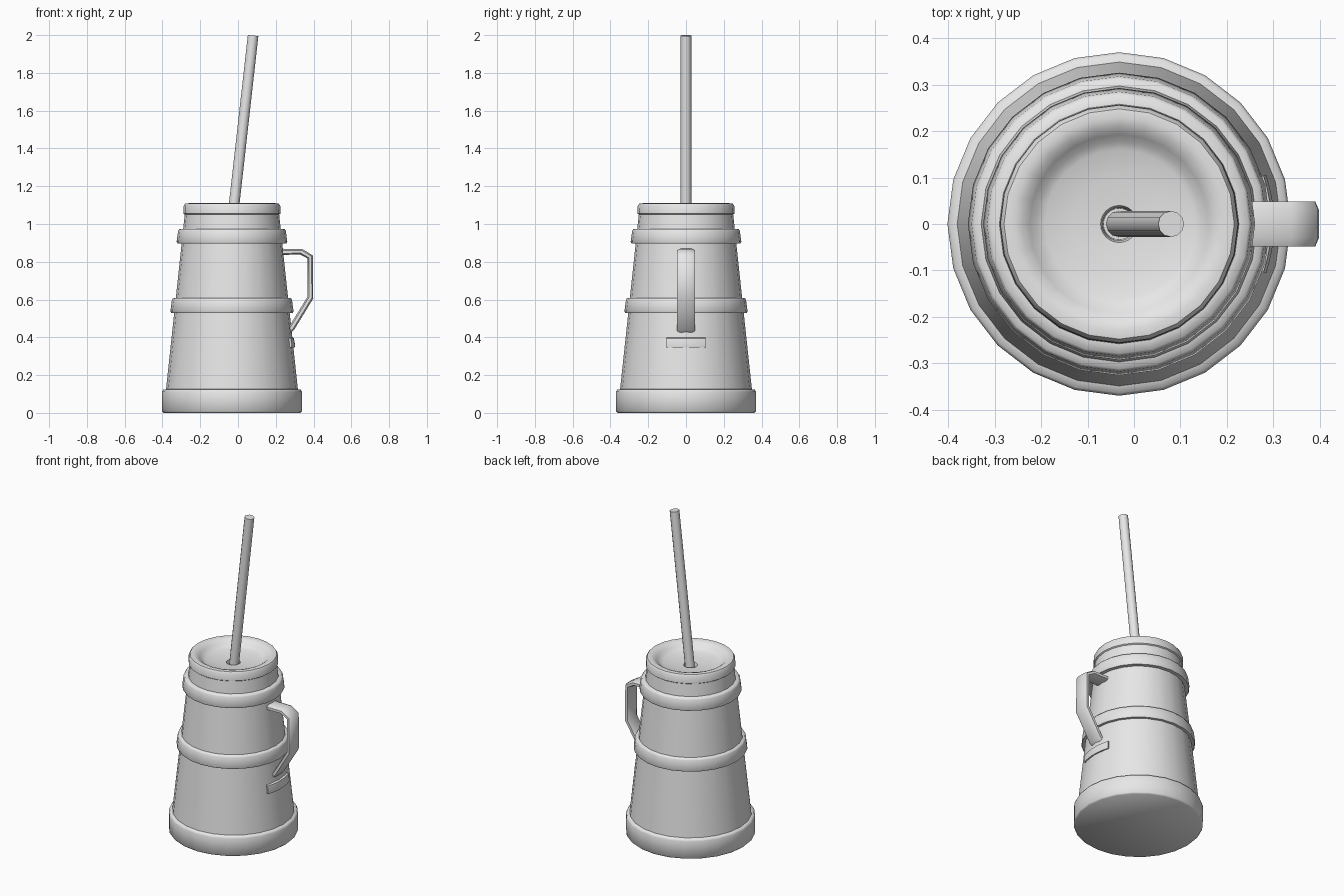
import bpy, bmesh, math
from mathutils import Vector

if "Cube" in bpy.data.objects:
    bpy.data.objects.remove(bpy.data.objects["Cube"])

CX = -0.032          # churn axis
SIDES = 24

grey = bpy.data.materials.new("plain_grey")
grey.diffuse_color = (0.8, 0.8, 0.8, 1)
grey.use_nodes = True
grey.node_tree.nodes["Principled BSDF"].inputs["Base Color"].default_value = grey.diffuse_color


def finish(name, bm, angle=40):
    bmesh.ops.recalc_face_normals(bm, faces=bm.faces)
    me = bpy.data.meshes.new(name)
    bm.to_mesh(me)
    bm.free()
    me.materials.append(grey)
    ob = bpy.data.objects.new(name, me)
    bpy.context.collection.objects.link(ob)
    bpy.context.view_layer.objects.active = ob
    ob.select_set(True)
    bpy.ops.object.shade_smooth_by_angle(angle=math.radians(angle))
    ob.select_set(False)
    return ob


def loft(name, rings, closed=False, caps=True, angle=40):
    """Skin a list of rings of points."""
    bm = bmesh.new()
    vs = [[bm.verts.new(p) for p in ring] for ring in rings]
    n = len(vs[0])
    for a, b in zip(vs, vs[1:] + vs[:1] if closed else vs[1:]):
        for i in range(n):
            j = (i + 1) % n
            bm.faces.new((a[i], a[j], b[j], b[i]))
    if caps and not closed:
        bm.faces.new(vs[0])
        bm.faces.new(vs[-1])
    return finish(name, bm, angle)


def lathe(name, profile, closed=False, angle=40):
    rings = [[(CX + r * math.cos(t), r * math.sin(t), z)
              for t in (2 * math.pi * i / SIDES for i in range(SIDES))]
             for r, z in profile]
    return loft(name, rings, closed, angle=angle)


# Tapered barrel with rounded lip, dished lid and plunger hole
lathe("barrel", [(0.355, 0.06), (0.349, 0.125), (0.25, 1.05), (0.257, 1.055),
                 (0.256, 1.095), (0.248, 1.108), (0.23, 1.11), (0.21, 1.104),
                 (0.193, 1.09), (0.178, 1.075), (0.16, 1.068), (0.1, 1.058),
                 (0.04, 1.054), (0.036, 1.04), (0.034, 1.0)])

# Base hoop
lathe("base_hoop", [(0.362, 0.0), (0.37, 0.008), (0.37, 0.112),
                    (0.364, 0.124), (0.34, 0.126)], angle=60)

# Two hoops around the barrel
for name, z0, z1, r0, r1 in (("middle_hoop", 0.53, 0.608, 0.326, 0.318),
                             ("upper_hoop", 0.898, 0.974, 0.293, 0.285)):
    lathe(name, [(r0 - 0.03, z0), (r0 - 0.004, z0), (r0, z0 + 0.008),
                 (r1, z1 - 0.01), (r1 - 0.006, z1), (r1 - 0.03, z1)],
          closed=True, angle=60)

# Leaning plunger stick
a, b = Vector((CX, 0, 1.0)), Vector((0.08, 0, 1.998))
d = (b - a).normalized()
u, v = d.cross(Vector((0, 1, 0))), Vector((0, 1, 0))
loft("plunger_stick", [[p + 0.028 * (u * math.cos(t) + v * math.sin(t))
                        for t in (2 * math.pi * i / 12 for i in range(12))]
                       for p in (a, b)])

# Flattened handle swept along a bent path
path = [Vector((x, 0, z)) for x, z in
        ((0.235, 0.853), (0.335, 0.853), (0.383, 0.825), (0.383, 0.61),
         (0.285, 0.45), (0.268, 0.435))]
rings = []
for i, p in enumerate(path):
    t0 = (p - path[max(i - 1, 0)]).normalized()
    t1 = (path[min(i + 1, len(path) - 1)] - p).normalized()
    t = (t0 + t1).normalized()
    m = t.cross(Vector((0, 1, 0)))
    rings.append([p + m * h + Vector((0, w, 0)) for w, h in
                  ((0.048, 0.008), (0.03, 0.016), (-0.03, 0.016), (-0.048, 0.008),
                   (-0.048, -0.008), (-0.03, -0.016), (0.03, -0.016), (0.048, -0.008))])
loft("handle", rings, angle=60)

# Curved bracket plate under the handle
rings = []
for k in range(-4, 5):
    t = math.radians(18.5) * k / 4
    rings.append([(CX + r * math.cos(t), r * math.sin(t), z) for r, z in
                  ((0.305, 0.345), (0.332, 0.345), (0.334, 0.36),
                   (0.328, 0.395), (0.318, 0.4), (0.3, 0.4))])
loft("handle_bracket", rings)
